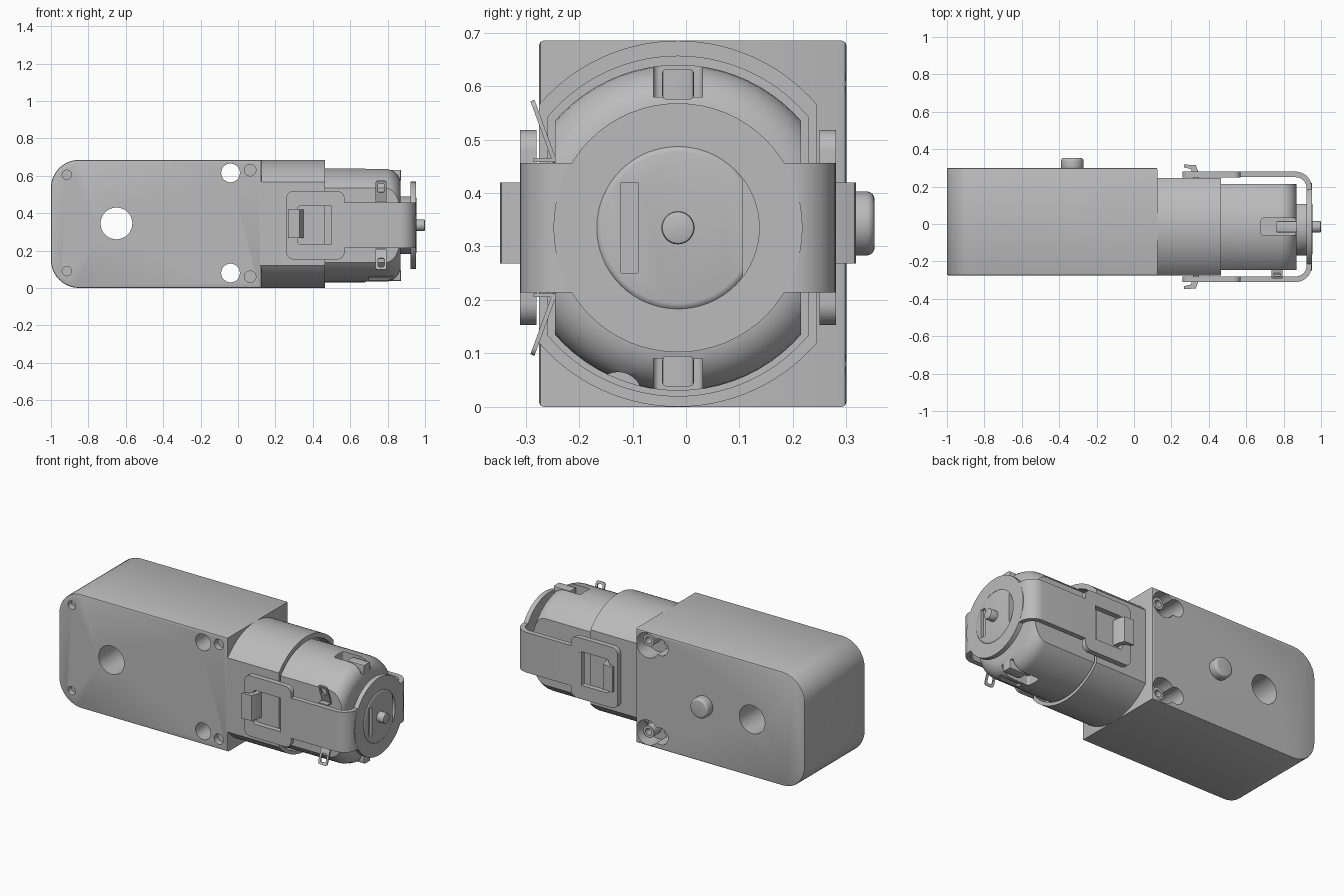
import bpy, bmesh
from math import sin, cos, pi, asin, radians
from mathutils import Vector, Matrix

if "Cube" in bpy.data.objects:
    bpy.data.objects.remove(bpy.data.objects["Cube"])

grey = bpy.data.materials.new("light grey")
grey.use_nodes = True
grey.diffuse_color = (0.5, 0.5, 0.5, 1)
grey.node_tree.nodes["Principled BSDF"].inputs["Base Color"].default_value = (0.5, 0.5, 0.5, 1)

CY, CZ = -0.015, 0.335   # motor axis


def finish(name, bm):
    bmesh.ops.recalc_face_normals(bm, faces=bm.faces)
    me = bpy.data.meshes.new(name)
    bm.to_mesh(me)
    bm.free()
    me.materials.append(grey)
    ob = bpy.data.objects.new(name, me)
    bpy.context.collection.objects.link(ob)
    return ob


def prism(name, pts, axis, a, b, bevel=0, segs=2):
    """Extrude a 2D outline along an axis; points are (y,z), (x,z) or (x,y)."""
    def place(p, h):
        v = list(p)
        v.insert("xyz".index(axis), h)
        return v
    bm = bmesh.new()
    face = bm.faces.new([bm.verts.new(place(p, a)) for p in pts])
    ext = bmesh.ops.extrude_face_region(bm, geom=[face])
    move = Vector(place((0, 0), b - a))
    bmesh.ops.translate(bm, vec=move, verts=[v for v in ext["geom"] if isinstance(v, bmesh.types.BMVert)])
    if bevel:
        caps = [f for f in bm.faces if len(f.verts) == len(pts) and abs(f.normal.normalized().dot(move.normalized())) > 0.9]
        edges = {e for f in caps for e in f.edges}
        bmesh.ops.bevel(bm, geom=list(edges), offset=bevel, segments=segs, profile=0.5, affect="EDGES")
    return finish(name, bm)


def circle(u, v, r, n=48):
    return [(u + r * cos(2 * pi * i / n), v + r * sin(2 * pi * i / n)) for i in range(n)]


def rounded(u0, u1, v0, v1, r_left, r_right, n=10):
    """Rectangle outline with separate radii for its low-u and high-u corners."""
    pts = []
    for u, v, r, su, sv, start in ((u1, v1, r_right, -1, -1, 0), (u0, v1, r_left, 1, -1, 1),
                                   (u0, v0, r_left, 1, 1, 2), (u1, v0, r_right, -1, 1, 3)):
        if r == 0:
            pts.append((u, v))
            continue
        for i in range(n + 1):
            t = (start + i / n) * pi / 2
            pts.append((u + su * r + r * cos(t), v + sv * r + r * sin(t)))
    return pts


def flat_sided(r, half, cz, n=28):
    """Circle with both y sides sliced flat."""
    t = asin(half / r)
    top = [(r * sin(-t + 2 * t * i / n), r * cos(-t + 2 * t * i / n)) for i in range(n + 1)]
    return [(CY + y, cz + z) for y, z in top] + [(CY - y, cz - z) for y, z in top]


def box(name, x0, x1, y0, y1, z0, z1, bevel=0):
    return prism(name, [(x0, z0), (x1, z0), (x1, z1), (x0, z1)], "y", y0, y1, bevel)


def boolean(ob, cutters, op="DIFFERENCE"):
    for c in cutters:
        m = ob.modifiers.new("cut", "BOOLEAN")
        m.operation, m.object, m.solver = op, c, "EXACT"
    deps = bpy.context.evaluated_depsgraph_get()
    me = bpy.data.meshes.new_from_object(ob.evaluated_get(deps))
    ob.modifiers.clear()
    ob.data = me
    for c in cutters:
        bpy.data.objects.remove(c)
    return ob


def drill(x, z, r, y0, y1):
    return prism("cutter", circle(x, z, r, 32), "y", y0, y1)


# Gearbox with its holes
gearbox = prism("gearbox", rounded(-1, 0.125, 0, 0.685, 0.15, 0), "y", -0.275, 0.3, 0.008)
boolean(gearbox, [drill(0.045, z, 0.075, 0.2, 0.4) for z in (0.605, 0.08)])
boolean(gearbox, [drill(-0.65, 0.345, 0.085, -0.5, 0.5)]
        + [drill(-0.04, z, 0.05, -0.5, 0.5) for z in (0.615, 0.08)]
        + [drill(0.065, z, 0.031, -0.4, -0.24) for z in (0.63, 0.06)]
        + [drill(-0.915, z, 0.025, -0.4, -0.24) for z in (0.605, 0.09)])
prism("output_boss", circle(-0.33, 0.343, 0.06), "y", 0.29, 0.353, 0.015, 4)
for side, z in (("upper", 0.62), ("lower", 0.07)):
    ring = prism(side + "_screw_ring", circle(0.06, z, 0.036, 32), "y", 0.19, 0.27)
    boolean(ring, [drill(0.06, z, 0.02, 0.21, 0.4)])

# Collar holding the motor
collar = prism("motor_collar", flat_sided(0.3425, 0.26, 0.3425), "x", 0.11, 0.465)
boolean(collar, [prism("cutter", flat_sided(0.318, 0.243, 0.338), "x", 0.4, 0.6)])

# Motor can: turned shell with rounded end, sliced flat on both sides
bm = bmesh.new()
R, END, FIL = 0.305, 0.87, 0.085
outline = [(0.35, 0), (0.35, R)]
outline += [(END - FIL + FIL * sin(t), R - FIL + FIL * cos(t)) for t in [i * pi / 16 for i in range(9)]]
outline += [(END, 0)]
vs = [bm.verts.new((x, CY, CZ + r)) for x, r in outline]
es = [bm.edges.new(p) for p in zip(vs, vs[1:])]
bmesh.ops.spin(bm, geom=vs + es, cent=(0, CY, CZ), axis=(1, 0, 0), angle=2 * pi, steps=72)
bmesh.ops.remove_doubles(bm, verts=bm.verts, dist=0.0005)
can = finish("motor_can", bm)
boolean(can, [box("cutter", 0, 1, CY - 0.23, CY + 0.23, -0.2, 0.9)], "INTERSECT")
notches = [prism("cutter", rounded(0.68, 1, CY - 0.046, CY + 0.046, 0.012, 0), "z", a, b)
           for a, b in ((0.58, 0.7), (-0.03, 0.09))]
boolean(can, notches + [prism("cutter", circle(-0.127, 0.02, 0.045, 32), "x", 0.70, 0.95)])
for side, s in (("upper", 1), ("lower", -1)):
    zs = sorted((CZ + s * 0.24, CZ + s * 0.297))
    box(side + "_end_tab", 0.76, 0.872, CY - 0.03, CY + 0.03, *zs, 0.008)

# Bearing boss with a flat and a slot, then the shaft
boss = prism("bearing_boss", circle(CY, CZ, 0.154, 64), "x", 0.86, 0.955, 0.012, 3)
boolean(boss, [box("cutter", 0.8, 1.1, 0.107, 0.3, 0, 0.7),
               box("cutter", 0.94, 1.1, -0.122, -0.09, 0.25, 0.42)])
prism("shaft", circle(CY, CZ, 0.031), "x", 0.93, 1, 0.006)

# Strap: bent band around the motor end with a round end plate
band = prism("strap_band", rounded(0.5, 0.95, CY - 0.295, CY + 0.295, 0, 0.085), "z", 0.214, 0.456)
boolean(band, [prism("cutter", rounded(0.4, 0.923, CY - 0.265, CY + 0.265, 0, 0.058), "z", 0, 0.7),
               prism("cutter", circle(CY, CZ, 0.152, 64), "x", 0.9, 1)])
plate = prism("strap_end_plate", circle(CY, CZ, 0.233, 64), "x", 0.9225, 0.9505)
boolean(plate, [prism("cutter", circle(CY, CZ, 0.152, 64), "x", 0.9, 1)])

# Strap pads with windows, and the bent latch tabs
for side, s in (("front", -1), ("back", 1)):
    def across(d):
        return CY + s * d
    pad = prism(side + "_strap_pad", rounded(0.258, 0.57, 0.153, 0.518, 0.04, 0.04), "y",
                *sorted((across(0.2645), across(0.2955))))
    boolean(pad, [prism("cutter", rounded(0.318, 0.515, 0.235, 0.438, 0.015, 0.015), "y", -0.5, 0.5)])
    hook = [(0.35, 0.255), (0.342, 0.3), (0.33, 0.33), (0.267, 0.333), (0.267, 0.318),
            (0.305, 0.308), (0.318, 0.255)]
    prism(side + "_latch_tab", [(x, across(d)) for x, d in hook], "z", 0.268, 0.42)

# Wire terminals: tilted loops on the front of the can
for side, s in (("upper", 1), ("lower", -1)):
    lug = prism(side + "_terminal", rounded(-0.03, 0.03, -0.01, 0.115, 0.014, 0.014), "y", -0.004, 0.004)
    boolean(lug, [prism("cutter", rounded(-0.017, 0.017, 0.05, 0.1, 0.008, 0.008), "y", -0.1, 0.1)])
    lug.data.transform(Matrix.Translation((0.765, -0.248, CZ + s * 0.13))
                       @ Matrix.Diagonal((1, 1, s, 1)) @ Matrix.Rotation(radians(20), 4, "X"))
    if s < 0:
        lug.data.flip_normals()
    box(side + "_terminal_foot", 0.735, 0.795, -0.285, -0.24,
        *sorted((CZ + s * 0.123, CZ + s * 0.13)))

# Smooth curved surfaces, keep edges crisp
bpy.ops.object.select_all(action="DESELECT")
for ob in bpy.context.collection.objects:
    if ob.type == "MESH" and grey.name in ob.data.materials:
        ob.select_set(True)
        bpy.context.view_layer.objects.active = ob
bpy.ops.object.shade_smooth_by_angle(angle=radians(30))
